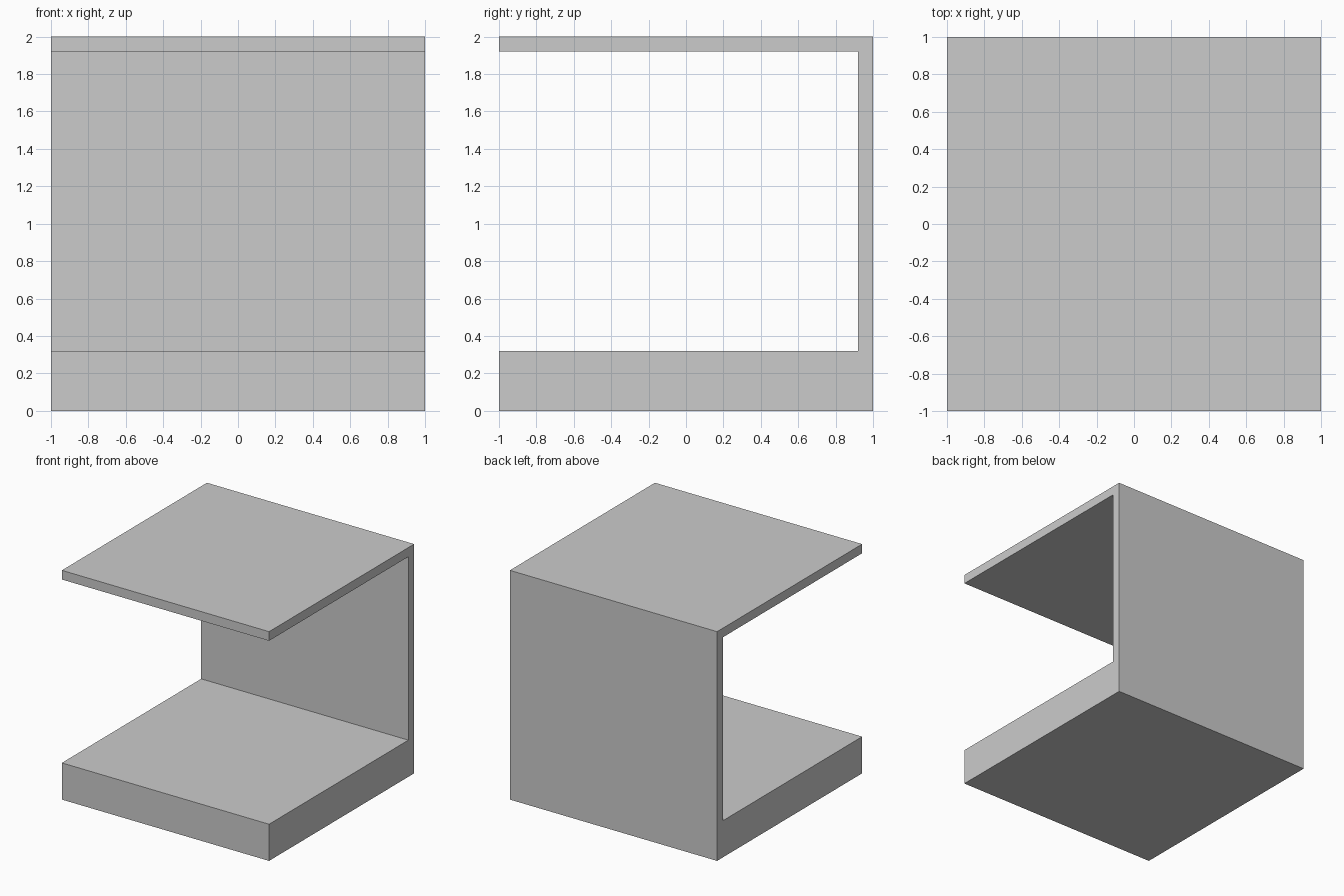
import bpy

if "Cube" in bpy.data.objects:
    bpy.data.objects.remove(bpy.data.objects["Cube"])

CELL = 0.08  # the model follows a 25-cell grid


def slab(name, y0, y1, z0, z1):
    """Full-width box spanning the given y and z ranges, in grid cells."""
    bpy.ops.mesh.primitive_cube_add(size=1)
    ob = bpy.context.object
    ob.name = name
    size = (25 * CELL, (y1 - y0) * CELL, (z1 - z0) * CELL)
    centre = (0, (y0 + y1) / 2 * CELL - 1, (z0 + z1) / 2 * CELL)
    for v in ob.data.vertices:
        v.co = [v.co[i] * size[i] for i in range(3)]
    ob.location = centre
    return ob


# Thick base, one-cell back wall, one-cell roof
slab("base", 0, 25, 0, 4)
slab("back_wall", 24, 25, 4, 24)
slab("roof", 0, 25, 24, 25)
